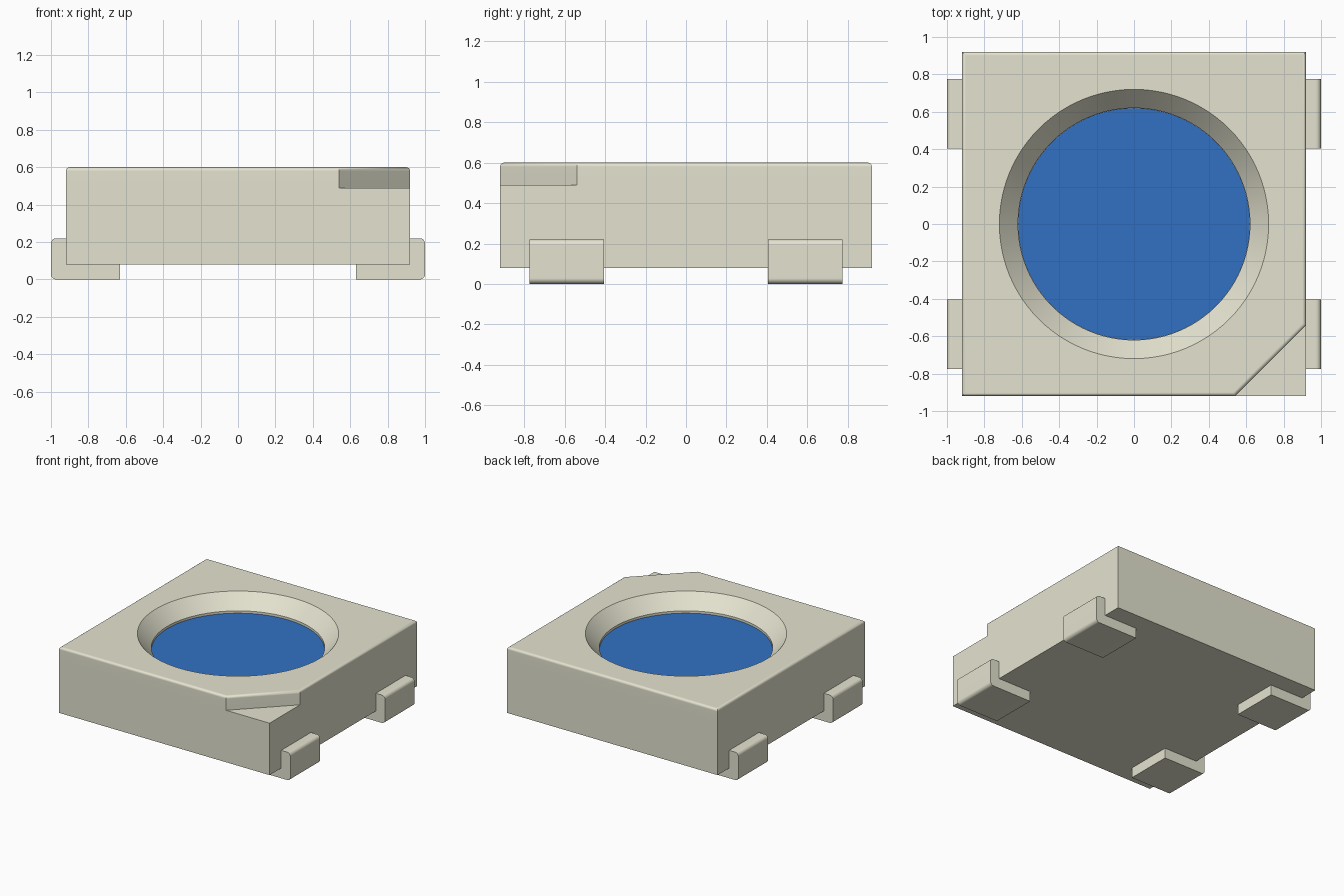
import bpy, bmesh, math

cube = bpy.data.objects.get("Cube")
if cube:
    bpy.data.objects.remove(cube, do_unlink=True)


def material(name, rgb):
    mat = bpy.data.materials.new(name)
    mat.use_nodes = True
    mat.diffuse_color = (*rgb, 1)
    mat.node_tree.nodes["Principled BSDF"].inputs["Base Color"].default_value = (*rgb, 1)
    return mat


CREAM = material("cream housing", (0.78, 0.77, 0.63))
BLUE = material("blue lens", (0.032, 0.165, 0.54))


def finish(bm, name, mat):
    bmesh.ops.recalc_face_normals(bm, faces=bm.faces)
    mesh = bpy.data.meshes.new(name)
    bm.to_mesh(mesh)
    bm.free()
    obj = bpy.data.objects.new(name, mesh)
    bpy.context.collection.objects.link(obj)
    mesh.materials.append(mat)
    return obj


def smooth(obj):
    bpy.ops.object.select_all(action='DESELECT')
    obj.select_set(True)
    bpy.context.view_layer.objects.active = obj
    bpy.ops.object.shade_smooth_by_angle(angle=math.radians(30))
    obj.modifiers.new("flat_face_normals", 'WEIGHTED_NORMAL').keep_sharp = True


def extrude(bm, face, offset):
    """Extrude one face and return the moved cap."""
    geom = bmesh.ops.extrude_face_region(bm, geom=[face])["geom"]
    verts = [g for g in geom if isinstance(g, bmesh.types.BMVert)]
    bmesh.ops.translate(bm, verts=verts, vec=offset)
    return next(g for g in geom if isinstance(g, bmesh.types.BMFace))


def lathe(name, profile, mat, segments=96):
    """Closed solid turned around z from (radius, height) pairs."""
    bm = bmesh.new()
    rings = [[bm.verts.new((r * math.cos(math.tau * i / segments),
                            r * math.sin(math.tau * i / segments), z))
              for i in range(segments)] for r, z in profile]
    for low, high in zip(rings, rings[1:]):
        for i in range(segments):
            j = (i + 1) % segments
            bm.faces.new((low[i], low[j], high[j], high[i]))
    bm.faces.new(rings[0])
    bm.faces.new(rings[-1])
    return finish(bm, name, mat)


# Housing: square block with one top corner cut down as a polarity notch
W, BOTTOM, LEDGE, TOP, CUT = 0.92, 0.08, 0.49, 0.60, 0.54
bm = bmesh.new()
outline = [(-W, -W), (CUT, -W), (W, -W), (W, -CUT), (W, W), (-W, W)]
base = bm.faces.new([bm.verts.new((x, y, BOTTOM)) for x, y in outline])
bottom_verts = list(base.verts)
cap = extrude(bm, base, (0, 0, LEDGE - BOTTOM))
bm.faces.new(bottom_verts) if not any(
    all(v.co.z < LEDGE - 0.01 for v in f.verts) for f in bm.faces) else None
ends = [v for v in cap.verts if abs(v.co.x - CUT) < 0.01 or abs(v.co.y + CUT) < 0.01]
bmesh.ops.connect_verts(bm, verts=ends)
upper = max((f for f in bm.faces if all(v.co.z > LEDGE - 0.01 for v in f.verts)),
            key=lambda f: f.calc_area())
cap = extrude(bm, upper, (0, 0, TOP - LEDGE))
bmesh.ops.bevel(bm, geom=list(cap.edges), offset=0.02, segments=4,
                profile=0.5, affect='EDGES')
housing = finish(bm, "housing", CREAM)

# Conical reflector recess with a short straight wall at its foot
cutter = lathe("recess_cutter", [(0.62, 0.465), (0.62, 0.49), (0.72, TOP), (0.72, 0.7)], CREAM)
cutter.hide_render = True
cutter.hide_viewport = False
cut = housing.modifiers.new("recess", 'BOOLEAN')
cut.operation = 'DIFFERENCE'
cut.solver = 'EXACT'
cut.object = cutter
bpy.context.view_layer.objects.active = housing
bpy.ops.object.modifier_apply(modifier=cut.name)
bpy.data.objects.remove(cutter, do_unlink=True)
smooth(housing)

# Flat lens at the bottom of the recess
lens = lathe("lens", [(0.619, 0.465), (0.619, 0.472)], BLUE)
smooth(lens)

# Four L-shaped terminals, folded up the sides and under the housing
profile = [(0.63, 0), (1, 0), (1, 0.22), (0.92, 0.22), (0.92, 0.08), (0.63, 0.08)]
for side, side_name in ((1, "left"), (-1, "right")):
    for y, end_name in ((-0.59, "front"), (0.59, "back")):
        bm = bmesh.new()
        face = bm.faces.new([bm.verts.new((side * x, y - 0.185, z)) for x, z in profile])
        first = list(face.verts)
        extrude(bm, face, (0, 0.37, 0))
        if not any(all(v.co.y < y for v in f.verts) for f in bm.faces):
            bm.faces.new(first)
        corners = [e for e in bm.edges if all(abs(v.co.x) > 0.99 for v in e.verts)
                   and abs(e.verts[0].co.y - e.verts[1].co.y) > 0.1]
        bmesh.ops.bevel(bm, geom=corners, offset=0.028, segments=5,
                        profile=0.5, affect='EDGES')
        smooth(finish(bm, f"{end_name}_{side_name}_terminal", CREAM))
